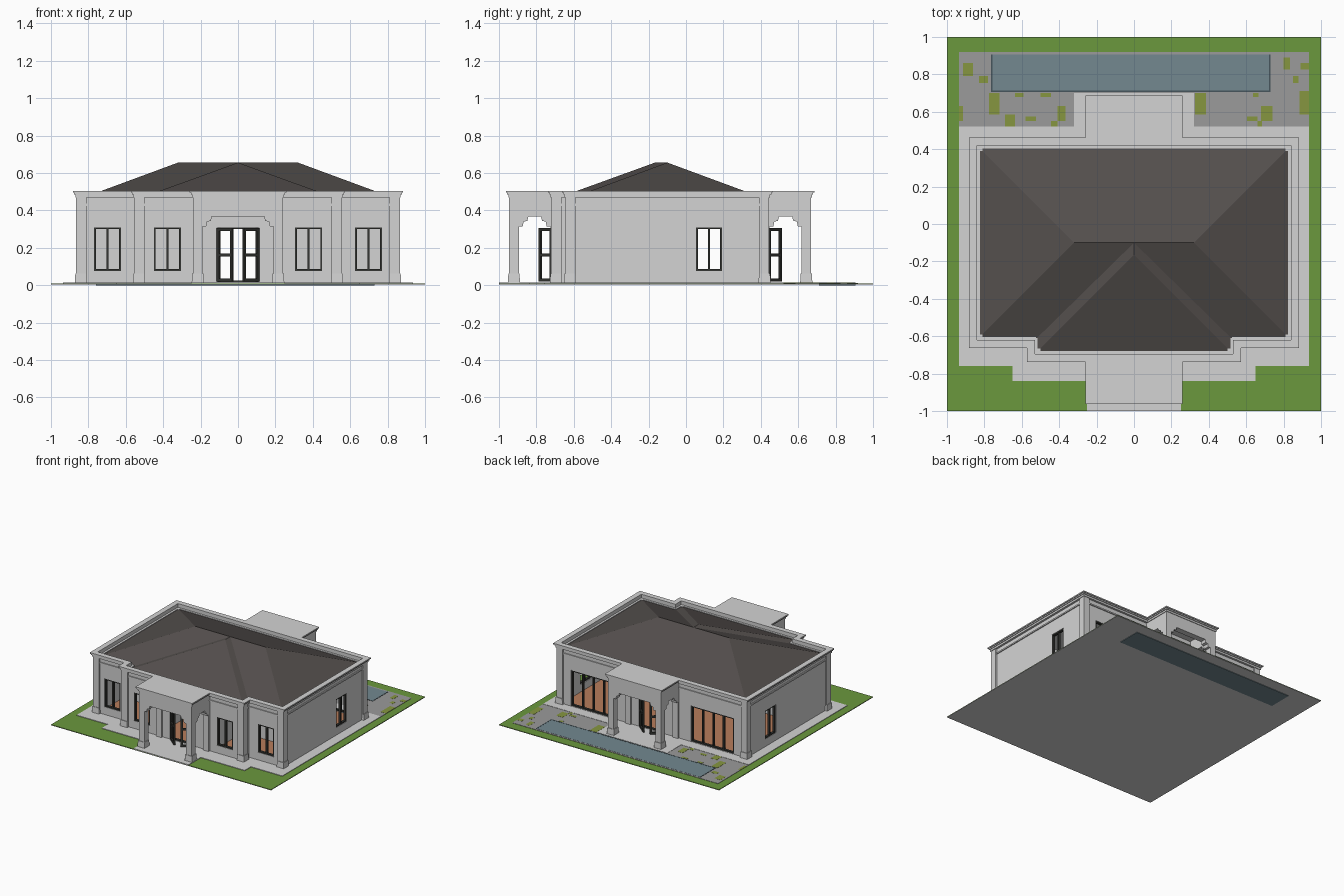
import bpy, bmesh, math
from mathutils import Matrix

if "Cube" in bpy.data.objects:
    bpy.data.objects.remove(bpy.data.objects["Cube"])


def mat(name, hexa):
    m = bpy.data.materials.new(name)
    lin = [((int(hexa[i:i + 2], 16) / 255 + 0.055) / 1.055) ** 2.4 for i in (0, 2, 4)]
    m.diffuse_color = (*lin, 1)
    m.use_nodes = True
    m.node_tree.nodes["Principled BSDF"].inputs["Base Color"].default_value = m.diffuse_color
    return m


LIGHT = mat("light_render", "d4d4d4")
PAVE = mat("patio_grey", "9b9b9b")
GRASS = mat("grass_green", "6b983d")
MOSS = mat("moss_green", "869640")
WATER = mat("pool_water", "738890")
RIM = mat("pool_rim", "46555c")
ROOF = mat("roof_tile", "544f4d")
FRAME = mat("dark_frame", "353633")
FLOOR = mat("terracotta_floor", "b87d5b")

# Orientation of a flat slab: in the xz plane, the yz plane or the xy plane
AXES = {"x": Matrix(((1, 0, 0), (0, 0, -1), (0, 1, 0))).to_4x4(),
        "y": Matrix(((0, 0, 1), (1, 0, 0), (0, 1, 0))).to_4x4(),
        "z": Matrix.Identity(4)}


def add(name, me, m):
    me.name = name
    me.materials.clear()
    me.materials.append(m)
    ob = bpy.data.objects.new(name, me)
    bpy.context.collection.objects.link(ob)
    return ob


def slab(name, loops, axis, lo, hi, m):
    """Extrude an outline (first loop) with holes (other loops) from lo to hi."""
    cu = bpy.data.curves.new(name, "CURVE")
    cu.dimensions = "2D"
    cu.fill_mode = "BOTH"
    cu.extrude = (hi - lo) / 2
    for loop in loops:
        sp = cu.splines.new("POLY")
        sp.points.add(len(loop) - 1)
        for p, (u, v) in zip(sp.points, loop):
            p.co = (u, v, 0, 1)
        sp.use_cyclic_u = True
    tmp = bpy.data.objects.new(name, cu)
    bpy.context.collection.objects.link(tmp)
    dg = bpy.context.evaluated_depsgraph_get()
    me = bpy.data.meshes.new_from_object(tmp.evaluated_get(dg))
    bpy.data.objects.remove(tmp)
    c = (lo + hi) / 2
    shift = {"x": (0, c, 0), "y": (c, 0, 0), "z": (0, 0, c)}[axis]
    me.transform(Matrix.Translation(shift) @ AXES[axis])
    bm = bmesh.new()
    bm.from_mesh(me)
    bmesh.ops.remove_doubles(bm, verts=bm.verts, dist=1e-5)
    bmesh.ops.recalc_face_normals(bm, faces=bm.faces)
    for f in bm.faces:
        f.smooth = False
    bm.to_mesh(me)
    bm.free()
    return add(name, me, m)


def rect(a, b, c, d):
    return [(a, c), (b, c), (b, d), (a, d)]


def box(name, x0, x1, y0, y1, z0, z1, m, taper=1.0):
    bm = bmesh.new()
    bmesh.ops.create_cube(bm, size=1)
    for v in bm.verts:
        t = taper if v.co.z > 0 else 1
        v.co = ((x0 + x1) / 2 + v.co.x * (x1 - x0) * t,
                (y0 + y1) / 2 + v.co.y * (y1 - y0) * t,
                z0 if v.co.z < 0 else z1)
    me = bpy.data.meshes.new(name)
    bm.to_mesh(me)
    bm.free()
    return add(name, me, m)


def frame(name, axis, lo, hi, u0, u1, z0, z1, cols, rows=1, t=0.01):
    """Window frame with a grid of open panes."""
    w, h = (u1 - u0 - t) / cols, (z1 - z0 - t) / rows
    panes = [rect(u0 + i * w + t, u0 + (i + 1) * w, z0 + j * h + t, z0 + (j + 1) * h)
             for i in range(cols) for j in range(rows)]
    return slab(name, [rect(u0, u1, z0, z1)] + panes, axis, lo, hi, FRAME)


def plan(o):
    """House footprint (main block with front bay), offset by o."""
    m, b, yf, yb, yr = 0.865 + o, 0.555 + o, -0.645 - o, -0.72 - o, 0.445 + o
    return [(-m, yr), (-m, yf), (-b, yf), (-b, yb), (b, yb), (b, yf), (m, yf), (m, yr)]


# Ground, paving, patio and pool
box("ground_base", -1, 1, -1, 1, 0.004, 0.008, LIGHT)
box("lawn", -1, 1, -1, 1, 0.008, 0.010, GRASS)
half = [(0.25, -1), (0.25, -0.84), (0.65, -0.84), (0.65, -0.76), (0.935, -0.76),
        (0.935, 0.52), (0.32, 0.52), (0.32, 0.70)]
slab("paving", [half + [(-x, y) for x, y in reversed(half)]], "z", 0.008, 0.0145, LIGHT)
box("patio", -0.935, 0.935, 0.5, 0.92, 0.008, 0.0125, PAVE)
box("pool", -0.76, 0.73, 0.71, 0.905, 0.0, 0.0135, WATER)
for x0, x1, y0, y1 in ((-0.765, -0.757, 0.708, 0.905), (0.723, 0.731, 0.708, 0.905),
                       (-0.765, 0.731, 0.706, 0.713)):
    box("pool_rim", x0, x1, y0, y1, 0.009, 0.0145, RIM)

# Moss patches between the patio stones
patches = [(-.915, -.86, .79, .86), (-.83, -.78, .755, .79), (-.775, -.72, .585, .70),
           (-.635, -.59, .68, .70), (-.50, -.445, .68, .70), (-.935, -.915, .55, .63),
           (-.69, -.635, .515, .585), (-.58, -.525, .55, .575), (-.445, -.41, .52, .55),
           (-.41, -.365, .55, .63), (.325, .385, .585, .70), (.605, .66, .55, .575),
           (.66, .685, .52, .55), (.68, .74, .55, .63), (.635, .665, .68, .70),
           (.80, .835, .825, .89), (.85, .88, .755, .79), (.885, .935, .585, .71),
           (.89, .935, .825, .86)]
for p in patches:
    box("moss_patch", *p, 0.0125, 0.0135, MOSS)

# Outer walls with openings
Z0, Z1, SILL, HEAD = 0.008, 0.475, 0.077, 0.31
door = rect(-0.11, 0.11, 0.017, HEAD)
bay_holes = [door] + [rect(*sorted((s * 0.305, s * 0.45)), SILL, HEAD) for s in (-1, 1)]
slab("bay_wall", [rect(-0.543, 0.543, Z0, Z1)] + bay_holes, "x", -0.708, -0.678, LIGHT)
back_holes = [door] + [rect(*sorted((s * 0.35, s * 0.74)), 0.017, HEAD) for s in (-1, 1)]
slab("back_wall", [rect(-0.853, 0.853, Z0, Z1)] + back_holes, "x", 0.403, 0.433, LIGHT)
frame("front_door_frame", "x", -0.705, -0.685, -0.11, 0.11, 0.017, HEAD, 1, t=0.008)
frame("back_door_frame", "x", 0.41, 0.43, -0.11, 0.11, 0.017, HEAD, 1, t=0.008)
for s in (-1, 1):
    def span(a, b):
        return sorted((s * a, s * b))
    slab("front_wall", [rect(*span(0.525, 0.853), Z0, Z1), rect(*span(0.625, 0.77), SILL, HEAD)],
         "x", -0.633, -0.603, LIGHT)
    slab("bay_return", [rect(-0.70, -0.61, Z0, Z1)], "y", *span(0.515, 0.543), LIGHT)
    slab("side_wall", [rect(-0.633, 0.433, Z0, Z1), rect(0.053, 0.193, SILL, HEAD)],
         "y", *span(0.823, 0.853), LIGHT)
    # Windows and rear glazed doors
    frame("front_window", "x", -0.63, -0.61, *span(0.625, 0.77), SILL, HEAD, 2)
    frame("bay_window", "x", -0.705, -0.685, *span(0.305, 0.45), SILL, HEAD, 2)
    frame("side_window", "y", *span(0.83, 0.85), 0.053, 0.193, SILL, HEAD, 2)
    frame("rear_glazed_door", "x", 0.41, 0.43, *span(0.35, 0.74), 0.017, HEAD, 4)
    # Inner partitions
    slab("partition", [rect(*span(0.24, 0.825), Z0, 0.46)], "x", -0.31, -0.29, LIGHT)
    slab("hall_wall", [rect(-0.68, -0.30, Z0, 0.46)], "y", *span(0.24, 0.26), LIGHT)
    # Corner pilasters on tapered plinths
    for name, x, y in (("front", 0.8375, -0.6175), ("bay", 0.5275, -0.6925), ("back", 0.8375, 0.4175)):
        r = 0.0275
        box(name + "_pilaster", s * x - r, s * x + r, y - r, y + r, Z0, Z1, LIGHT)
    for name, x, y in (("front", 0.84, -0.62), ("bay", 0.53, -0.695), ("back", 0.84, 0.42),
                       ("front_porch", 0.215, -0.92), ("back_porch", 0.215, 0.643)):
        r = 0.033
        box(name + "_plinth", s * x - r, s * x + r, y - r, y + r, Z0, 0.062, LIGHT, 0.9)
    # Door leaves standing open outwards
    for name, y, ang in (("front", -0.715, -40), ("back", 0.44, 40)):
        leaf = frame(name + "_door_leaf", "x", -0.006, 0.006, 0, 0.108, 0.019, 0.305, 1, 2, 0.016)
        leaf.location = (s * 0.11, y, 0)
        leaf.rotation_euler.z = math.radians(ang if s < 0 else 180 - ang)

# Interior floor and ceiling
slab("interior_floor", [plan(-0.03)], "z", 0.012, 0.0165, FLOOR)
slab("ceiling", [plan(-0.03)], "z", 0.455, 0.46, LIGHT)


def arch(a, b, u0, u1):
    """Porch wall from a to b with a stepped arch opening from u0 to u1."""
    step = [(0, 0.315), (0.02, 0.315), (0.025, 0.34), (0.045, 0.345), (0.05, 0.368)]
    left = [(u0, Z0)] + [(u0 + d, z) for d, z in step]
    right = [(u1 - d, z) for d, z in reversed(step)] + [(u1, Z0)]
    return [(a, Z0)] + left + right + [(b, Z0), (b, Z1), (a, Z1)]


# Porches
slab("front_porch_arch", [arch(-0.24, 0.24, -0.19, 0.19)], "x", -0.945, -0.893, LIGHT)
slab("back_porch_arch", [arch(-0.24, 0.24, -0.19, 0.19)], "x", 0.618, 0.668, LIGHT)
for s in (-1, 1):
    lo, hi = sorted((s * 0.19, s * 0.24))
    slab("front_porch_side", [arch(-0.90, -0.70, -0.893, -0.725)], "y", lo, hi, LIGHT)
    slab("back_porch_side", [arch(0.43, 0.625, 0.447, 0.618)], "y", lo, hi, LIGHT)

# Wall moulding, stepped cornice and flat porch roofs
slab("wall_moulding", [plan(-0.004), plan(-0.02)], "z", 0.425, 0.436, LIGHT)
for z0, z1, o in ((0.470, 0.485, 0.005), (0.485, 0.495, 0.011), (0.495, 0.505, 0.018)):
    slab("cornice", [plan(o), plan(-0.025)], "z", z0, z1, LIGHT)
    w = 0.24 + o
    box("front_porch_roof", -w, w, -0.945 - o, -0.70, z0, z1, LIGHT)
    box("back_porch_roof", -w, w, 0.425, 0.668 + o, z0, z1, LIGHT)

# Hipped roof with a smaller hip over the bay
E, T = 0.464, 0.656
main = [(-.84, -.62, E), (.84, -.62, E), (.84, .42, E), (-.84, .42, E), (-.32, -.1, T), (.32, -.1, T)]
bay = [(-.53, -.695, E), (.53, -.695, E), (.53, -.62, E), (-.53, -.62, E), (0, -.165, T), (0, -.1, T)]
for name, verts, faces in (
        ("main_roof", main, [(0, 1, 5, 4), (1, 2, 5), (2, 3, 4, 5), (3, 0, 4)]),
        ("bay_roof", bay, [(0, 1, 4), (1, 2, 5, 4), (3, 0, 4, 5)])):
    me = bpy.data.meshes.new(name)
    me.from_pydata(verts, [], faces)
    add(name, me, ROOF)
